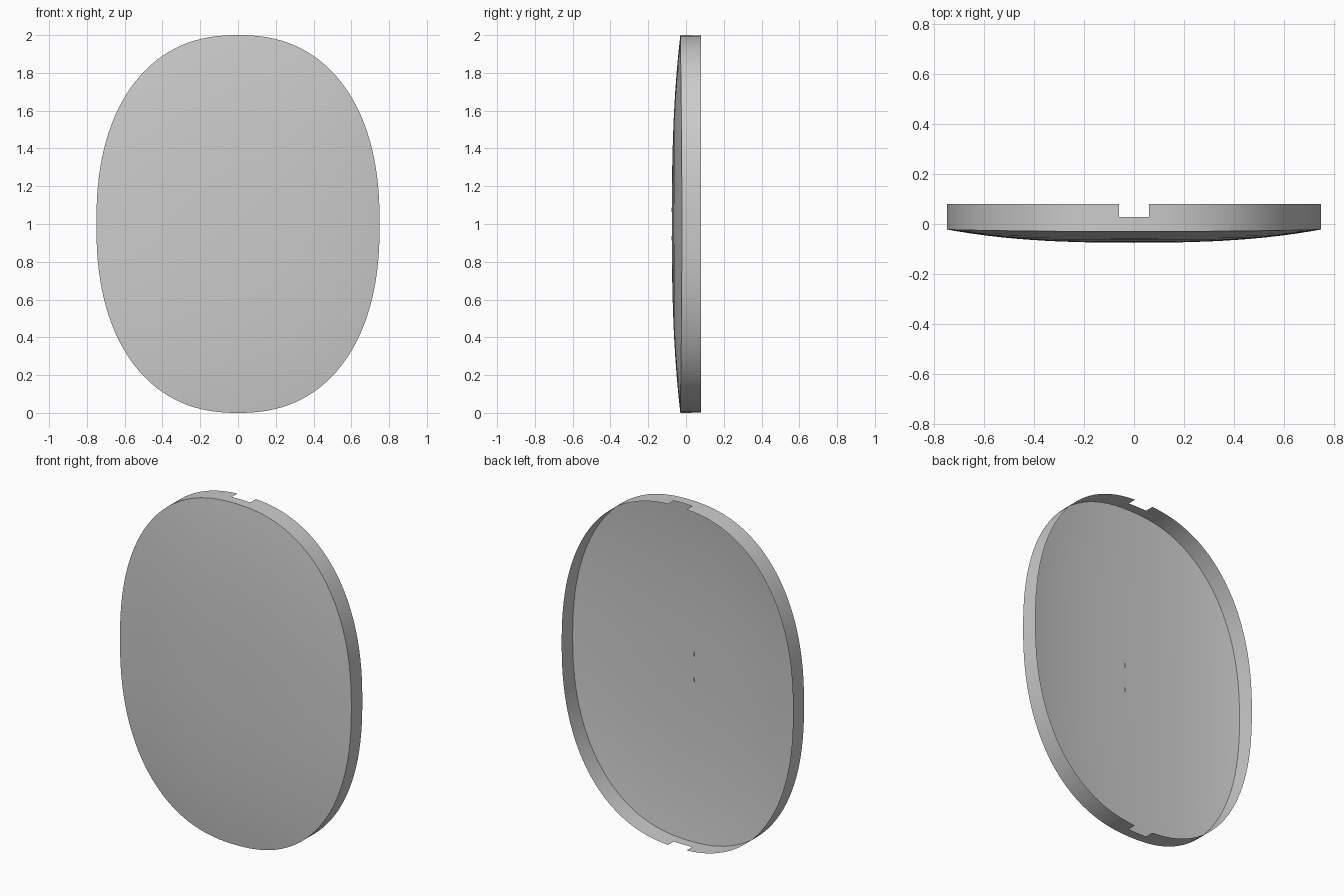
import bpy, bmesh, math

if "Cube" in bpy.data.objects:
    bpy.data.objects.remove(bpy.data.objects["Cube"])

A, B, N = 0.75, 1.0, 2.3         # half width, half height, superellipse power
BACK, NOTCH_Y, NOTCH_X = 0.08, 0.028, 0.06
RINGS = [0.15, 0.3, 0.45, 0.58, 0.7, 0.8, 0.88, 0.95, 1.0]


def sgn_pow(v):
    return math.copysign(abs(v) ** (2 / N), v)


def span(a, b, steps):
    return [a + (b - a) * i / steps for i in range(steps)]


# Outline angles, with exact stops at the edges of the two notches
t0 = math.acos((NOTCH_X / A) ** (N / 2))
angles = (span(-t0, t0, 60) + span(t0, math.pi - t0, 6)
          + span(math.pi - t0, math.pi + t0, 60)
          + span(math.pi + t0, 2 * math.pi - t0, 6))
outline = [(A * sgn_pow(math.cos(t)), B * sgn_pow(math.sin(t))) for t in angles]
count = len(outline)

bm = bmesh.new()


def add_ring(scale, y_at):
    return [bm.verts.new((x * scale, y_at(z), 1 + z * scale)) for x, z in outline]


# Domed front, then the rim wall in two bands
rings = []
for r in RINGS:
    rings.append(add_ring(r, lambda z, r=r: -0.075 + (0.053 - 0.008 * z * z) * r ** 2.6))
rings.append(add_ring(1, lambda z: NOTCH_Y))
rings.append(add_ring(1, lambda z: BACK))

centre = bm.verts.new((0, -0.075, 1))
for i in range(count):
    j = (i + 1) % count
    bm.faces.new((centre, rings[0][i], rings[0][j]))
    for k in range(len(rings) - 1):
        # leave the notches open at the top and bottom of the rim
        mid_x = (outline[i][0] + outline[j][0]) / 2
        if k == len(rings) - 2 and abs(mid_x) < NOTCH_X - 1e-4:
            continue
        bm.faces.new((rings[k][i], rings[k + 1][i], rings[k + 1][j], rings[k][j]))
bmesh.ops.delete(bm, geom=[v for v in bm.verts if not v.link_faces], context='VERTS')
bmesh.ops.recalc_face_normals(bm, faces=bm.faces[:])
# make the dome face forward
bm.faces.ensure_lookup_table()
if bm.faces[0].normal.y > 0:
    bmesh.ops.reverse_faces(bm, faces=bm.faces[:])

mesh = bpy.data.meshes.new("oval_cover")
bm.to_mesh(mesh)
bm.free()
cover = bpy.data.objects.new("oval_cover", mesh)
bpy.context.collection.objects.link(cover)
bpy.context.view_layer.objects.active = cover
cover.select_set(True)
bpy.ops.object.shade_smooth_by_angle(angle=math.radians(35))

# Two hairline marks in the middle of the dome
for name, z in (("upper_centre_mark", 1.075), ("lower_centre_mark", 0.925)):
    bpy.ops.mesh.primitive_cube_add(size=1, location=(0, -0.0745, z))
    mark = bpy.context.object
    mark.name = name
    mark.scale = (0.004, 0.004, 0.025)
